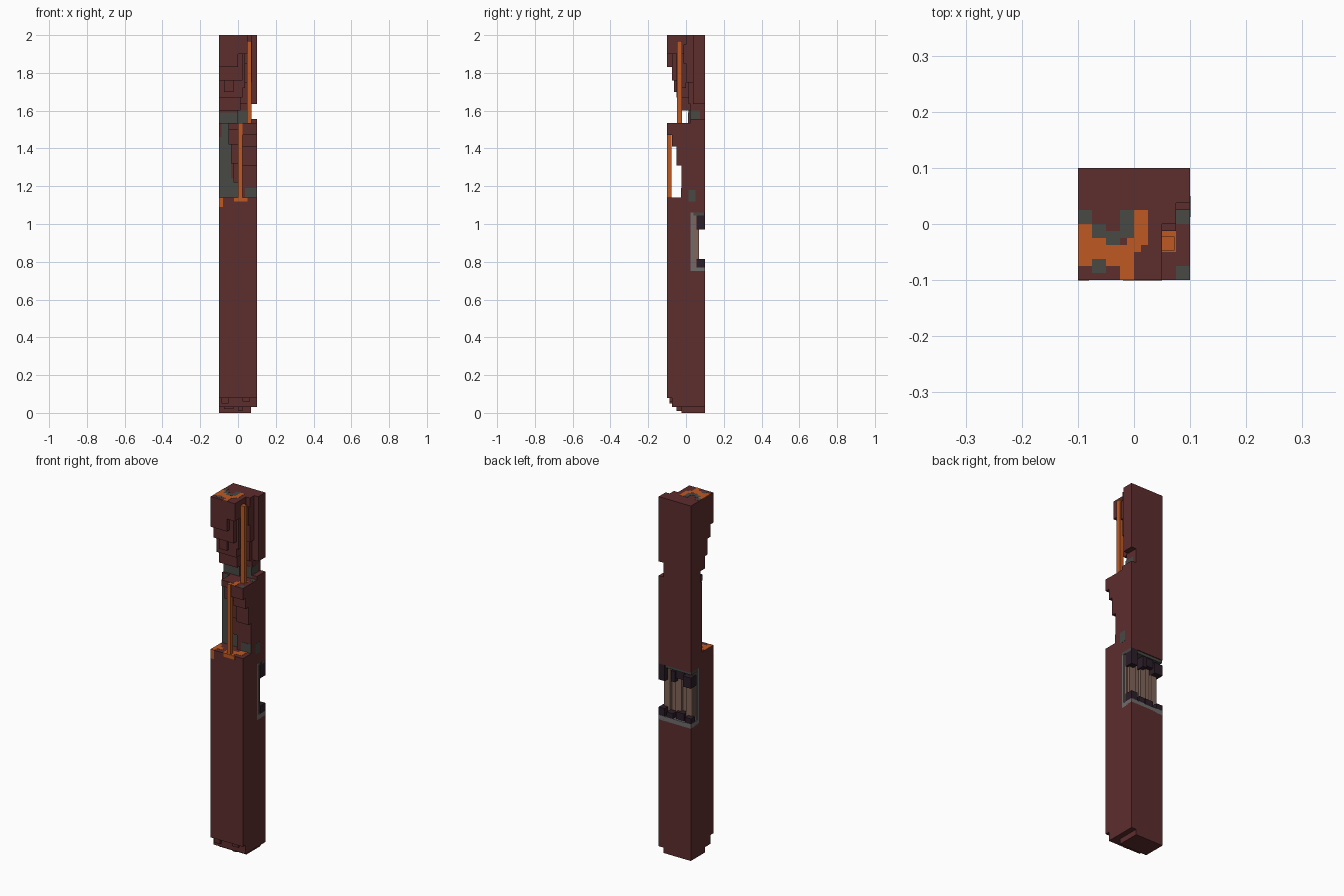
import bpy
import bmesh
from mathutils import Vector

old = bpy.data.objects.get("Cube")
if old:
    bpy.data.objects.remove(old, do_unlink=True)

CELL = 0.025      # side of one block in plan; the pillar is 8 x 8 blocks
HALF = 0.1
SKIN = 0.002      # thickness of painted stains
LEDGE, SHELF, TOP = 1.14, 1.535, 2.0


def material(name, red, green, blue):
    mat = bpy.data.materials.new(name)
    mat.use_nodes = True
    colour = (red, green, blue, 1.0)
    mat.diffuse_color = colour
    bsdf = next(n for n in mat.node_tree.nodes if n.type == "BSDF_PRINCIPLED")
    bsdf.inputs["Base Color"].default_value = colour
    return mat


brick = material("red brick", 0.11, 0.026, 0.027)
rust = material("orange rust", 0.52, 0.1, 0.016)
concrete = material("dark concrete", 0.065, 0.065, 0.06)
tan = material("tan inner brick", 0.22, 0.13, 0.1)
purple = material("dark purple rubble", 0.025, 0.013, 0.022)
pale = material("pale concrete", 0.16, 0.15, 0.15)


def blocks(name, mat, boxes):
    """One object from boxes given as (x0, x1, y0, y1) in cells, then z0, z1."""
    bm = bmesh.new()
    for x0, x1, y0, y1, z0, z1 in boxes:
        low = Vector((x0 * CELL - HALF, y0 * CELL - HALF, z0))
        high = Vector((x1 * CELL - HALF, y1 * CELL - HALF, z1))
        made = bmesh.ops.create_cube(bm, size=1)
        bmesh.ops.scale(bm, vec=high - low, verts=made["verts"])
        bmesh.ops.translate(bm, vec=(low + high) / 2, verts=made["verts"])
    mesh = bpy.data.meshes.new(name)
    bm.to_mesh(mesh)
    bm.free()
    mesh.materials.append(mat)
    obj = bpy.data.objects.new(name, mesh)
    bpy.context.collection.objects.link(obj)
    return obj


def layers(name, mat, start, steps):
    """Stack of layers, each (top height, x0, x1, y0, y1), from start upward."""
    boxes = []
    for top, *plan in steps:
        boxes.append((*plan, start, top))
        start = top
    return blocks(name, mat, boxes)


def top_stain(name, mat, height, patches):
    """Thin flat patches lying on a horizontal surface."""
    return blocks(name, mat, [(*p, height - SKIN, height + SKIN / 2) for p in patches])


def front_stain(name, mat, row, patches):
    """Thin upright patches (x0, x1, z0, z1) on a surface facing the front."""
    skin = SKIN / CELL
    return blocks(name, mat, [(a, b, row - skin / 2, row + skin, c, d)
                              for a, b, c, d in patches])


# Lower shaft, with a chipped foot and a recess across the back
layers("lower_shaft", brick, 0, [
    (0.03, 0, 6.8, 3, 8),
    (0.08, 0, 8, 1, 8),
    (0.75, 0, 8, 0, 8),
    (1.06, 0, 8, 0, 5),
    (LEDGE, 0, 8, 0, 8),
])
blocks("foot_chips", brick, [
    (1, 3, 2, 3, 0.02, 0.08),
    (4, 5, 2, 3, 0.01, 0.08),
    (0.5, 2, 0.5, 1, 0.05, 0.08),
    (5, 6.5, 0.5, 1, 0.06, 0.08),
])

# Middle shaft: full back wall and an overhanging front remnant
blocks("middle_back_wall", brick, [(0, 8, 4, 8, LEDGE, SHELF)])
layers("middle_front_right", brick, LEDGE, [
    (1.31, 4.5, 8, 3, 4),
    (1.41, 5, 8, 2, 4),
    (1.47, 5, 8, 1, 4),
    (SHELF, 5, 8, 0, 4),
])
layers("middle_front_centre", brick, 1.22, [
    (1.32, 3, 5, 3, 4),
    (1.42, 2.5, 5, 2.5, 4),
    (1.5, 2, 5, 2, 4),
    (SHELF, 2, 5, 1, 4),
])

# Upper shaft: back wall, front-left remnant and ragged right edge
layers("upper_back_wall", brick, SHELF, [
    (1.555, 0, 8, 5, 8),
    (1.635, 0, 6.8, 5, 8),
    (TOP, 0, 8, 5.5, 8),
])
layers("upper_front_remnant", brick, SHELF, [
    (1.6, 0, 4, 4.5, 6),
    (1.67, 0, 4.5, 3, 6),
    (1.76, 0, 5, 2, 6),
    (1.83, 0, 5, 1, 6),
    (1.9, 0, 4, 0, 6),
    (TOP, 0, 6, 0, 6),
])
layers("upper_right_edge", brick, 1.635, [
    (1.75, 4, 6.5, 4.5, 6),
    (1.85, 4, 7, 4, 6),
    (1.95, 4, 7, 3.5, 6),
    (TOP, 5, 7, 4, 6),
])
blocks("upper_remnant_steps", brick, [
    (3, 5, 1, 4, 1.83, 1.9),
    (4, 5.5, 2, 4, 1.72, 1.9),
    (1, 3, 1.5, 2, 1.7, 1.76),
])

# Exposed reinforcing bars
blocks("upper_bar", rust, [(5.9, 6.9, 2.1, 3.1, SHELF, 1.97)])
blocks("middle_bar", rust, [(4, 4.9, 0, 0.9, LEDGE, SHELF)])

# Bare concrete showing where the brick has fallen away
front_stain("middle_bare_concrete", concrete, 4, [
    (0, 2.5, LEDGE, 1.46),
    (2.5, 4.5, LEDGE, 1.24),
    (0.5, 2, 1.46, SHELF),
])
front_stain("middle_right_bare_concrete", concrete, 3, [(5.5, 8, LEDGE, 1.19)])
front_stain("upper_bare_concrete", concrete, 4.5, [(0, 4, SHELF, 1.59)])
front_stain("upper_right_bare_concrete", concrete, 5, [(4, 6.8, SHELF, 1.6)])
side = SKIN / CELL
blocks("side_bare_concrete", concrete, [
    (8 - side, 8 + side / 2, 4.5, 6, 1.12, 1.18),
    (6.8 - side, 6.8 + side / 2, 4.8, 7, 1.555, 1.6),
])

# Rust stains on the top, shelf and ledge
top_stain("top_rust", rust, TOP, [
    (0, 1, 1, 4), (1, 2, 1.5, 3), (2, 4, 1, 2.5), (3, 4, 0, 1),
    (3.5, 4.5, 2, 3), (4, 5, 2.5, 5),
])
top_stain("top_concrete", concrete, TOP, [
    (0, 1, 4, 5), (1, 2, 3, 4), (2, 3, 2.5, 3.5), (3, 4, 3, 5),
    (1, 2, 0.5, 1.5),
])
top_stain("shelf_concrete", concrete, SHELF, [(7, 8, 0, 1), (7, 8, 4, 5)])
top_stain("shelf_rust", rust, SHELF, [(5, 6, 0, 2), (5.5, 7, 2, 3.5)])
top_stain("ledge_rust", rust, LEDGE, [
    (0, 1, 0, 3), (1, 2, 1, 2), (3, 5.5, 0, 2), (5.5, 7, 1, 3),
])
front_stain("ledge_edge_rust", rust, 0, [
    (0, 0.8, 1.09, LEDGE), (3.2, 6, 1.12, LEDGE),
])

# Back recess: floor, inner brickwork and broken edges
blocks("recess_floor", pale, [(0, 8, 5, 8, 0.745, 0.77)])
blocks("recess_lining", pale, [(0, 8, 5, 5.6, 0.77, 1.06)])
blocks("recess_ceiling", concrete, [(0, 8, 5, 7.8, 1.045, 1.061)])
blocks("recess_inner_brick", tan, [(0.2, 7.8, 5.6, 6.2, 0.77, 1.05)])
blocks("recess_inner_ribs", tan,
       [(x, x + 1.5, 6.2, 6.8, 0.77, 1.05) for x in (0.5, 3.2, 6)])
blocks("recess_rubble", purple, [
    (0, 2, 6, 8, 0.97, 1.03),
    (2, 4, 6.5, 7.5, 1, 1.05),
    (4, 5, 6, 8, 0.98, 1.04),
    (6.5, 8, 6.2, 8, 0.97, 1.06),
    (0, 1.5, 6.5, 8, 0.77, 0.8),
    (2, 4, 6, 7.5, 0.77, 0.81),
    (4.5, 6, 6.5, 8, 0.77, 0.8),
    (6.5, 8, 6.2, 8, 0.77, 0.815),
])
